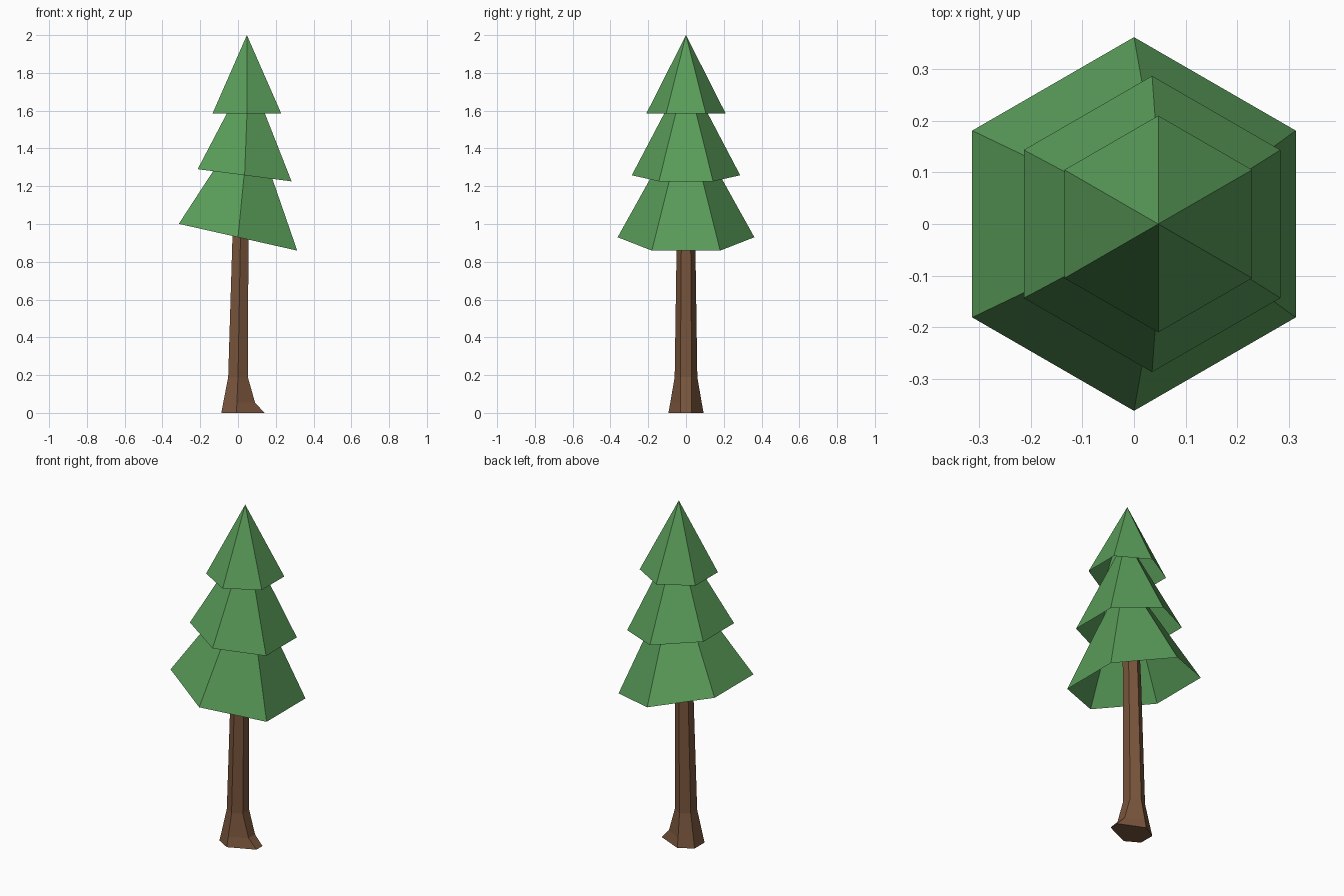
import bpy, bmesh, math

if "Cube" in bpy.data.objects:
    bpy.data.objects.remove(bpy.data.objects["Cube"])

def material(name, rgb):
    m = bpy.data.materials.new(name)
    m.diffuse_color = (*rgb, 1)
    m.use_nodes = True
    m.node_tree.nodes["Principled BSDF"].inputs["Base Color"].default_value = m.diffuse_color
    return m

def finish(bm, name, mat):
    bmesh.ops.recalc_face_normals(bm, faces=bm.faces)
    me = bpy.data.meshes.new(name)
    bm.to_mesh(me)
    bm.free()
    me.materials.append(mat)
    ob = bpy.data.objects.new(name, me)
    bpy.context.collection.objects.link(ob)
    return ob

def hexagon(cx, r, z, tilt=0.0):
    """Six points with corners on +-y; tilt is the z slope along x."""
    pts = []
    for i in range(6):
        a = math.radians(30 + 60 * i)
        dx = r * math.cos(a)
        pts.append([cx + dx, r * math.sin(a), z + tilt * dx])
    return pts

green = material("needles", (0.10, 0.33, 0.10))
brown = material("bark", (0.19, 0.09, 0.045))

# Foliage tiers: open-bottomed six-sided cones, the lower ones tilted
# name, base centre x, radius, base z, tilt, apex x, apex z
tiers = [
    ("lower_branches", 0.0, 0.362, 0.93, -0.226, 0.064, 1.58),
    ("middle_branches", 0.035, 0.287, 1.258, -0.13, 0.056, 1.805),
    ("top_branches", 0.047, 0.21, 1.585, 0.0, 0.047, 2.0),
]
for name, cx, r, z, tilt, ax, az in tiers:
    bm = bmesh.new()
    ring = [bm.verts.new(p) for p in hexagon(cx, r, z, tilt)]
    apex = bm.verts.new((ax, 0, az))
    for i in range(6):
        bm.faces.new((ring[i], ring[(i + 1) % 6], apex))
    finish(bm, name, green)

# Trunk: leaning hexagonal rings, with the +x side pulled out into a root
# z, centre x, radius, optional root (x, half width)
sections = [
    (0.0, -0.008, 0.093, (0.14, 0.028)),
    (0.055, -0.006, 0.083, (0.09, 0.03)),
    (0.19, 0.0, 0.06, None),
    (0.93, 0.013, 0.049, None),
    (1.35, 0.03, 0.045, None),
]
bm = bmesh.new()
rings = []
for z, cx, r, root in sections:
    pts = hexagon(cx, r, z)
    if root:
        pts[0][:2] = (root[0], root[1])
        pts[5][:2] = (root[0], -root[1])
    rings.append([bm.verts.new(p) for p in pts])
for low, high in zip(rings, rings[1:]):
    for i in range(6):
        j = (i + 1) % 6
        bm.faces.new((low[i], low[j], high[j], high[i]))
bm.faces.new(rings[0])
bm.faces.new(rings[-1])
finish(bm, "trunk", brown)
